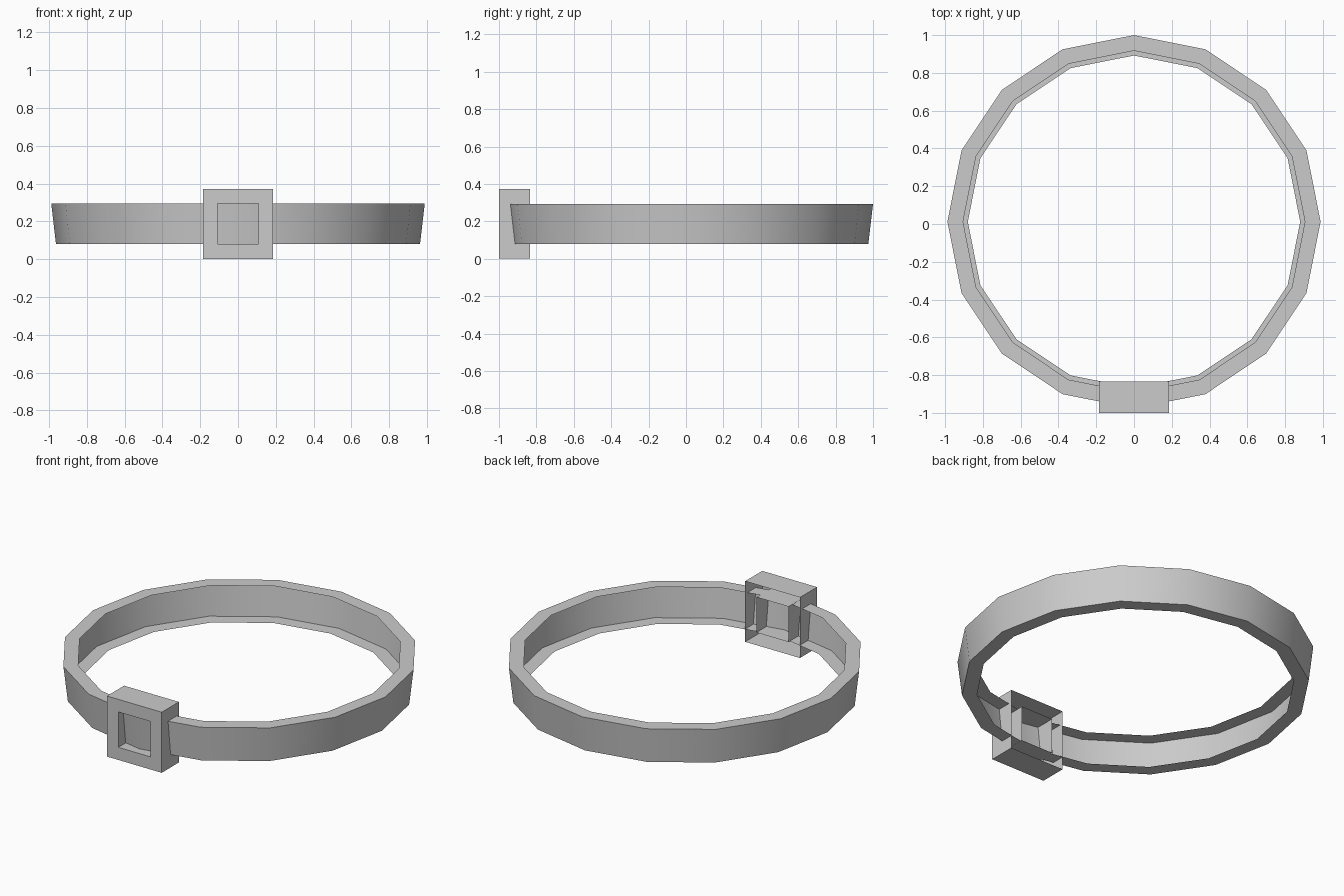
import bpy
import bmesh
from math import sin, cos, pi

cube = bpy.data.objects.get("Cube")
if cube:
    bpy.data.objects.remove(cube, do_unlink=True)

# One plain grey for everything
grey = bpy.data.materials.new("light_grey")
grey.use_nodes = True
colour = (0.6, 0.6, 0.6, 1)
grey.diffuse_color = colour
grey.node_tree.nodes["Principled BSDF"].inputs["Base Color"].default_value = colour


def skin_loops(name, loops):
    """Join successive loops of points with quads."""
    bm = bmesh.new()
    rows = [[bm.verts.new(p) for p in loop] for loop in loops]
    for a, b in zip(rows, rows[1:]):
        for i in range(len(a)):
            j = (i + 1) % len(a)
            bm.faces.new((a[i], a[j], b[j], b[i]))
    mesh = bpy.data.meshes.new(name)
    bm.to_mesh(mesh)
    bm.free()
    mesh.materials.append(grey)
    obj = bpy.data.objects.new(name, mesh)
    bpy.context.collection.objects.link(obj)
    return obj


def hoop(radius, z, sides=16, centre_y=0.012):
    angles = [2 * pi * i / sides for i in range(sides)]
    return [(radius * cos(a), centre_y + radius * sin(a), z) for a in angles]


def rectangle(half, y, mid_z):
    corners = ((-1, -1), (1, -1), (1, 1), (-1, 1))
    return [(half * sx, y, mid_z + half * sz) for sx, sz in corners]


# Strap: flared sixteen-sided channel with top and bottom rims, open on the inside
LOW, HIGH = 0.08, 0.294
strap = skin_loops("strap", [hoop(0.88, LOW), hoop(0.963, LOW),
                             hoop(0.988, HIGH), hoop(0.905, HIGH)])
bpy.ops.object.select_all(action='DESELECT')
strap.select_set(True)
bpy.context.view_layer.objects.active = strap
bpy.ops.object.shade_smooth_by_angle(angle=pi / 6)

# Buckle: square shell open at the back, with a square window through it
FRONT, BACK, MID = -1.0, -0.835, 0.187
OUTER, WINDOW = 0.185, 0.108
skin_loops("buckle", [rectangle(OUTER, BACK, MID), rectangle(OUTER, FRONT, MID),
                      rectangle(WINDOW, FRONT, MID), rectangle(WINDOW, BACK, MID)])
